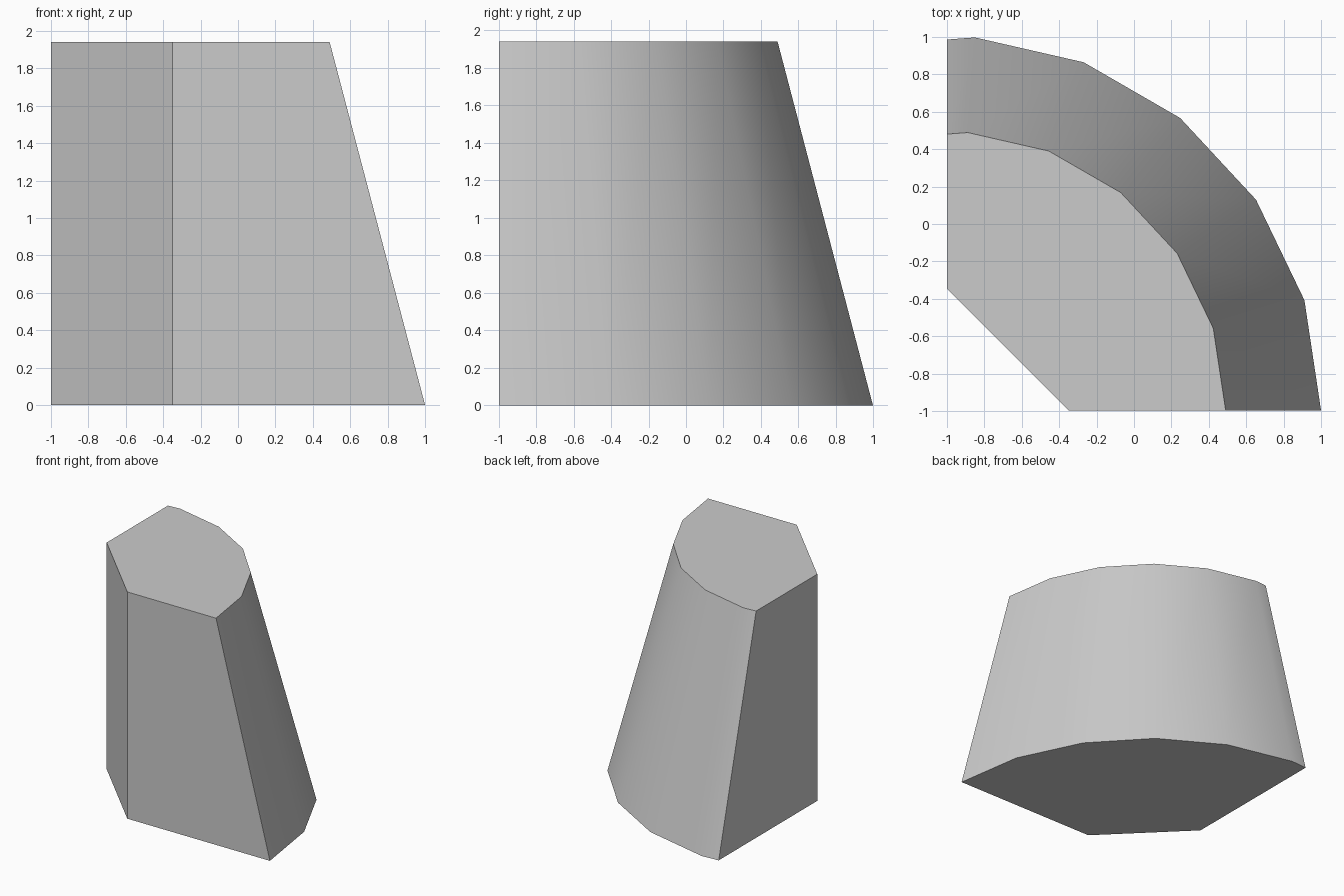
import bpy
import bmesh
from math import cos, sin, tau, radians

if "Cube" in bpy.data.objects:
    bpy.data.objects.remove(bpy.data.objects["Cube"])

HEIGHT = 1.94
CORNER = (-1.0, -0.997)   # axis of the round wall
CHAMFER = 0.65            # cut across the axis corner
SIDES = 21                # sides of the full circle


def outline(radius):
    """Quarter of a polygonal disc, clipped at the side wall, corner cut off."""
    ring = [(radius * cos(tau * i / SIDES), radius * sin(tau * i / SIDES)) for i in range(7)]
    (xa, ya), (xb, yb) = ring[-2:]
    ring[-1] = (0, ya + (yb - ya) * xa / (xa - xb))
    ring += [(0, CHAMFER), (CHAMFER, 0)]
    return [(x + CORNER[0], y + CORNER[1]) for x, y in ring]


# Tapered quarter block: loft between bottom and top outlines
bm = bmesh.new()
bottom = [bm.verts.new((x, y, 0)) for x, y in outline(2.0)]
top = [bm.verts.new((x, y, HEIGHT)) for x, y in outline(1.49)]
bm.faces.new(bottom[::-1])
bm.faces.new(top)
count = len(bottom)
for i in range(count):
    j = (i + 1) % count
    bm.faces.new((bottom[i], bottom[j], top[j], top[i]))
bmesh.ops.recalc_face_normals(bm, faces=bm.faces)
mesh = bpy.data.meshes.new("tapered_quarter_block")
bm.to_mesh(mesh)
bm.free()
block = bpy.data.objects.new("tapered_quarter_block", mesh)
bpy.context.collection.objects.link(block)

# Single grey material
grey = bpy.data.materials.new("light grey")
grey.use_nodes = True
color = (0.6, 0.6, 0.6, 1)
grey.diffuse_color = color
grey.node_tree.nodes["Principled BSDF"].inputs["Base Color"].default_value = color
mesh.materials.append(grey)

# Smooth round wall, sharp corners
bpy.ops.object.select_all(action='DESELECT')
block.select_set(True)
bpy.context.view_layer.objects.active = block
bpy.ops.object.shade_smooth_by_angle(angle=radians(30))
